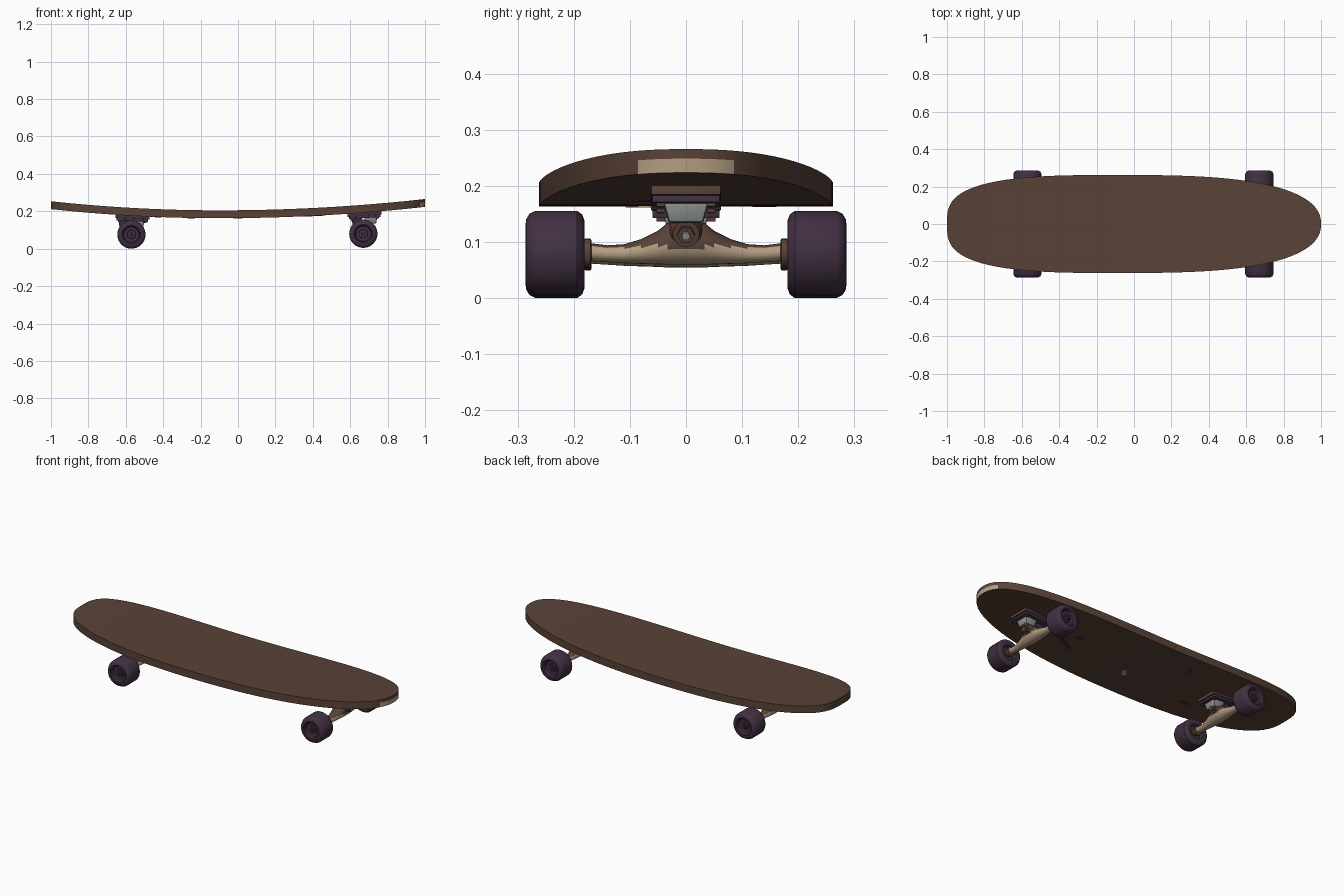
import bpy, bmesh, math
from mathutils import Matrix, Vector

if "Cube" in bpy.data.objects:
    bpy.data.objects.remove(bpy.data.objects["Cube"])


def material(name, rgb):
    m = bpy.data.materials.new(name)
    m.use_nodes = True
    m.diffuse_color = (*rgb, 1)
    m.node_tree.nodes["Principled BSDF"].inputs["Base Color"].default_value = (*rgb, 1)
    return m


BROWN = material("wood brown", (0.1, 0.055, 0.038))
PURPLE = material("dark purple", (0.054, 0.03, 0.056))
TAN = material("worn tan", (0.45, 0.34, 0.22))
GREY = material("metal grey", (0.27, 0.3, 0.28))


def finish(bm, name, mats, matrix=Matrix(), rule=None, smooth=True):
    """Turn a bmesh into an object; rule picks a second colour per face."""
    bmesh.ops.recalc_face_normals(bm, faces=bm.faces)
    if rule:
        for f in bm.faces:
            f.material_index = int(rule(f.normal, f.calc_center_median()))
    bm.transform(matrix)
    mesh = bpy.data.meshes.new(name)
    bm.to_mesh(mesh)
    bm.free()
    for m in mats:
        mesh.materials.append(m)
    obj = bpy.data.objects.new(name, mesh)
    bpy.context.collection.objects.link(obj)
    if smooth:
        bpy.ops.object.select_all(action="DESELECT")
        obj.select_set(True)
        bpy.context.view_layer.objects.active = obj
        bpy.ops.object.shade_smooth_by_angle(angle=math.radians(35))
    return obj


def loft(rings, closed_ends=True):
    """Bridge a list of equal point rings into a surface."""
    bm = bmesh.new()
    vs = [[bm.verts.new(p) for p in r] for r in rings]
    n = len(vs[0])
    for a, b in zip(vs, vs[1:]):
        for i in range(n):
            bm.faces.new((a[i], a[(i + 1) % n], b[(i + 1) % n], b[i]))
    if closed_ends:
        bm.faces.new(vs[0])
        bm.faces.new(vs[-1])
    return bm


def ring(y, rx, rz, cz=0, n=24):
    return [(rx * math.cos(2 * math.pi * i / n), y, cz + rz * math.sin(2 * math.pi * i / n))
            for i in range(n)]


def lathe(profile, n=32):
    """Revolve (y, radius) pairs about the y axis."""
    return loft([ring(y, r, r, 0, n) for y, r in profile])


def box(name, mats, centre, size, matrix, taper=1.0, bevel=0.002, rule=None):
    bm = bmesh.new()
    bmesh.ops.create_cube(bm, size=1)
    for v in bm.verts:
        k = taper if v.co.z < 0 else 1
        v.co = Vector((v.co.x * size[0] * k, v.co.y * size[1] * k, v.co.z * size[2])) + Vector(centre)
    if bevel:
        bmesh.ops.bevel(bm, geom=bm.edges[:], offset=bevel, segments=2, affect="EDGES", profile=0.5)
    return finish(bm, name, mats, matrix, rule)


# ---- deck shape ----
MID, THICK, WIDTH = -0.1, 0.042, 0.262


def bend(x):
    return 0.06 if x < MID else 0.05


def deck_top(x):
    return 0.205 + bend(x) * (x - MID) ** 2


def deck_slope(x):
    return 2 * bend(x) * (x - MID)


def half_width(x):
    u = min(1, abs(x - MID) / (0.9 if x < MID else 1.1))
    return max(0.004, WIDTH * (1 - u ** 3) ** (0.32 if x < MID else 0.43))


def build_deck():
    bm = bmesh.new()
    count = 80
    xs = [-math.cos(math.pi * i / count) for i in range(count + 1)]
    outline = [(x, half_width(x)) for x in xs] + [(x, -half_width(x)) for x in reversed(xs)]
    layers = [[bm.verts.new((x, y, deck_top(x) - d)) for x, y in outline]
              for d in (0, 0.017, THICK)]
    n = len(outline)
    for a, b in zip(layers, layers[1:]):
        for i in range(n):
            j = (i + 1) % n
            bm.faces.new((a[i], a[j], b[j], b[i]))
    for layer in (layers[0], layers[-1]):
        for i in range(count):
            bm.faces.new((layer[i], layer[i + 1], layer[n - 2 - i], layer[n - 1 - i]))
    # worn strip on the lower rim of the tip
    tip = deck_top(1) - 0.02
    finish(bm, "deck", [BROWN, TAN],
           rule=lambda no, c: c.x > 0.975 and c.z < tip and abs(no.z) < 0.5)


# ---- wheel and axle profiles: (y, radius) ----
WHEEL = [(0.2, 0.012), (0.2, 0.036), (0.184, 0.042), (0.181, 0.058), (0.185, 0.069), (0.194, 0.0755),
         (0.268, 0.0755), (0.279, 0.07), (0.285, 0.06), (0.286, 0.05), (0.282, 0.044),
         (0.268, 0.04), (0.266, 0.024), (0.272, 0.022), (0.272, 0.012)]
NUT = [(0.262, 0.015), (0.28, 0.015), (0.282, 0.009), (0.286, 0.008)]
WASHER = [(0.168, 0.022), (0.17, 0.026), (0.179, 0.026), (0.202, 0.018)]
# hanger stations: y, half depth, bottom, top
HANGER = [(0, 0.04, -0.021, 0.056), (0.033, 0.039, -0.021, 0.054), (0.05, 0.034, -0.02, 0.04),
          (0.08, 0.028, -0.019, 0.025), (0.11, 0.022, -0.018, 0.016), (0.14, 0.019, -0.016, 0.014),
          (0.172, 0.019, -0.014, 0.018)]


def build_truck(label, x, z):
    place = Matrix.Translation((x, 0, z))
    # axle assembly
    mirrored = [(-s[0], *s[1:]) for s in reversed(HANGER[1:])] + HANGER
    rings = [ring(y, w, (t - b) / 2, (t + b) / 2) for y, w, b, t in mirrored]
    finish(loft(rings), label + "_hanger", [TAN, BROWN], place,
           rule=lambda no, c: c.z > 0.012 or no.z > 0.75)
    finish(lathe([(-0.27, 0.009), (0.27, 0.009)], 16), label + "_axle", [GREY], place)
    for side, sign in (("left", 1), ("right", -1)):
        flip = place @ Matrix.Diagonal((1, sign, 1, 1))
        name = label + "_" + side
        for part, prof, mat, n in (("wheel", WHEEL, PURPLE, 40), ("axle_nut", NUT, PURPLE, 6),
                                   ("washer", WASHER, BROWN, 24)):
            obj = finish(lathe(prof, n), name + "_" + part, [mat], flip, smooth=n > 6)
            if sign < 0:
                obj.data.flip_normals()
    # kingpin, leaning down towards +x
    lean = place @ Matrix.Translation((0.01, 0, 0.045)) @ Matrix.Rotation(math.radians(15), 4, "Y") \
        @ Matrix.Rotation(math.radians(-90), 4, "Z")
    finish(lathe([(0, 0.03), (0.03, 0.028), (0.036, 0.024), (0.042, 0.024)]),
           label + "_bushing", [BROWN], lean)
    finish(lathe([(0.04, 0.016), (0.052, 0.016)], 6), label + "_kingpin_nut", [BROWN], lean, smooth=False)
    finish(lathe([(0.05, 0.008), (0.058, 0.007)], 16), label + "_kingpin_tip", [GREY], lean)
    # mounting parts follow the slope of the deck
    mount = Matrix.Translation((x + 0.006, 0, deck_top(x) - THICK)) \
        @ Matrix.Rotation(-math.atan(deck_slope(x)), 4, "Y")
    box(label + "_riser", [PURPLE, BROWN], (0, 0, -0.006), (0.183, 0.124, 0.02), mount,
        rule=lambda no, c: abs(no.x) > 0.6)
    box(label + "_baseplate", [PURPLE], (0, 0, -0.022), (0.17, 0.12, 0.014), mount)
    box(label + "_bushing_seat", [GREY], (0.032, 0, -0.044), (0.07, 0.08, 0.036), mount, 0.75, 0.004)
    box(label + "_pivot_cup", [PURPLE], (-0.045, 0, -0.045), (0.06, 0.05, 0.04), mount, 0.7, 0.004)
    for i in (-1, 1):
        for j in (-1, 1):
            box(label + "_bolt", [BROWN], (0.068 * i, 0.045 * j, -0.03), (0.016, 0.016, 0.012), mount)


def underside_patch(name, mat, x, y, length, width, turn):
    """Thin painted mark lying on the underside of the deck."""
    m = Matrix.Translation((x, y, deck_top(x) - THICK)) \
        @ Matrix.Rotation(-math.atan(deck_slope(x)), 4, "Y") \
        @ Matrix.Rotation(math.radians(turn), 4, "Z")
    box(name, [mat], (0, 0, 0), (length, width, 0.004), m, bevel=0)


build_deck()
build_truck("rear_truck", -0.57, 0.0755)
build_truck("front_truck", 0.67, 0.08)
for i, (x, y, length, turn) in enumerate([(0.41, -0.06, 0.12, 30), (0.38, 0.03, 0.05, -20),
                                          (-0.25, 0.14, 0.04, 45), (-0.44, -0.13, 0.06, 10)]):
    underside_patch("underside_mark_%d" % (i + 1), PURPLE, x, y, length, 0.02, turn)
underside_patch("underside_scuff", TAN, 0.0, -0.08, 0.05, 0.025, 60)
